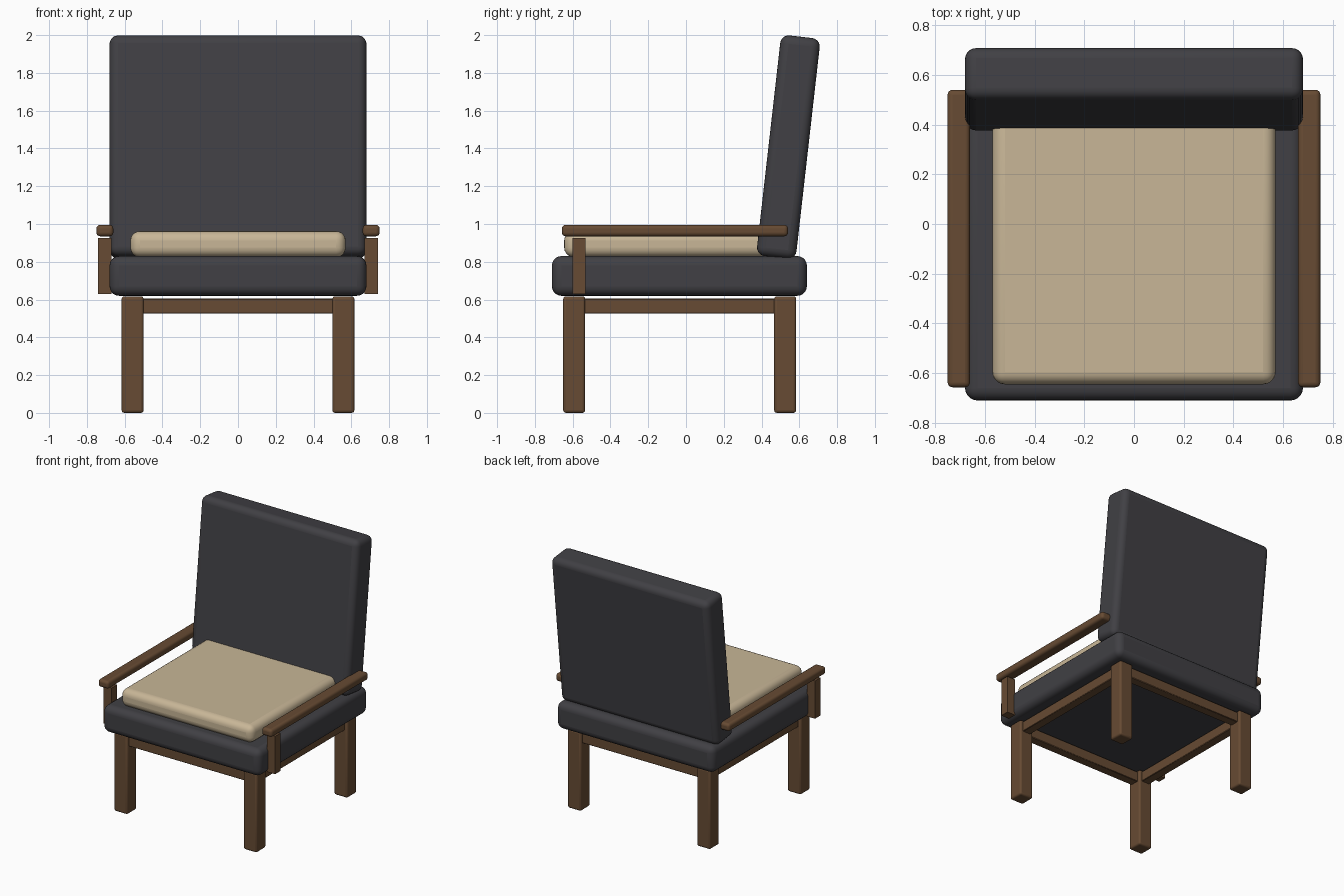
import bpy
from mathutils import Vector

if "Cube" in bpy.data.objects:
    bpy.data.objects.remove(bpy.data.objects["Cube"])


def material(name, rgb):
    m = bpy.data.materials.new(name)
    m.diffuse_color = (*rgb, 1)
    m.use_nodes = True
    m.node_tree.nodes["Principled BSDF"].inputs["Base Color"].default_value = m.diffuse_color
    return m


WOOD = material("wood", (0.135, 0.07, 0.033))
DARK = material("dark_fabric", (0.052, 0.051, 0.058))
CREAM = material("cream_fabric", (0.58, 0.47, 0.31))


def block(name, lo, hi, mat, bevel=0.0, segments=3, tilt=0.0):
    """Box between two corners, with rounded edges, tilted about x."""
    lo, hi = Vector(lo), Vector(hi)
    bpy.ops.mesh.primitive_cube_add(size=1, location=(lo + hi) / 2)
    ob = bpy.context.object
    ob.name = name
    ob.scale = hi - lo
    bpy.ops.object.transform_apply(location=False, rotation=False, scale=True)
    ob.rotation_euler.x = tilt
    ob.data.materials.append(mat)
    if bevel:
        mod = ob.modifiers.new("rounding", 'BEVEL')
        mod.width = bevel
        mod.segments = segments
        bpy.ops.object.shade_smooth_by_angle()
    return ob


# Upholstery
block("seat", (-0.68, -0.71, 0.62), (0.68, 0.64, 0.83), DARK, 0.05, 5)
block("seat_cushion", (-0.57, -0.645, 0.825), (0.57, 0.5, 0.962), CREAM, 0.05, 5)
block("backrest", (-0.68, 0.437, 0.82), (0.68, 0.647, 1.995), DARK, 0.045, 5, tilt=-0.113)

# Legs
for side, sx in (("left", -1), ("right", 1)):
    for end, y in (("front", -0.592), ("back", 0.525)):
        x = sx * 0.558
        block(f"{end}_{side}_leg", (x - 0.058, y - 0.058, 0), (x + 0.058, y + 0.058, 0.617),
              WOOD, 0.014)

# Rails between the legs
for end, y in (("front", -0.592), ("back", 0.525)):
    block(f"{end}_rail", (-0.55, y - 0.035, 0.525), (0.55, y + 0.035, 0.605), WOOD, 0.004, 1)
for side, x in (("left", -0.558), ("right", 0.558)):
    block(f"{side}_rail", (x - 0.035, -0.58, 0.525), (x + 0.035, 0.515, 0.605), WOOD, 0.004, 1)

# Armrests and their front posts
for side, x in (("left", -0.705), ("right", 0.705)):
    block(f"{side}_armrest", (x - 0.045, -0.657, 0.935), (x + 0.045, 0.54, 0.995), WOOD, 0.02, 4)
    block(f"{side}_arm_post", (x - 0.035, -0.6, 0.63), (x + 0.035, -0.533, 0.925), WOOD)
